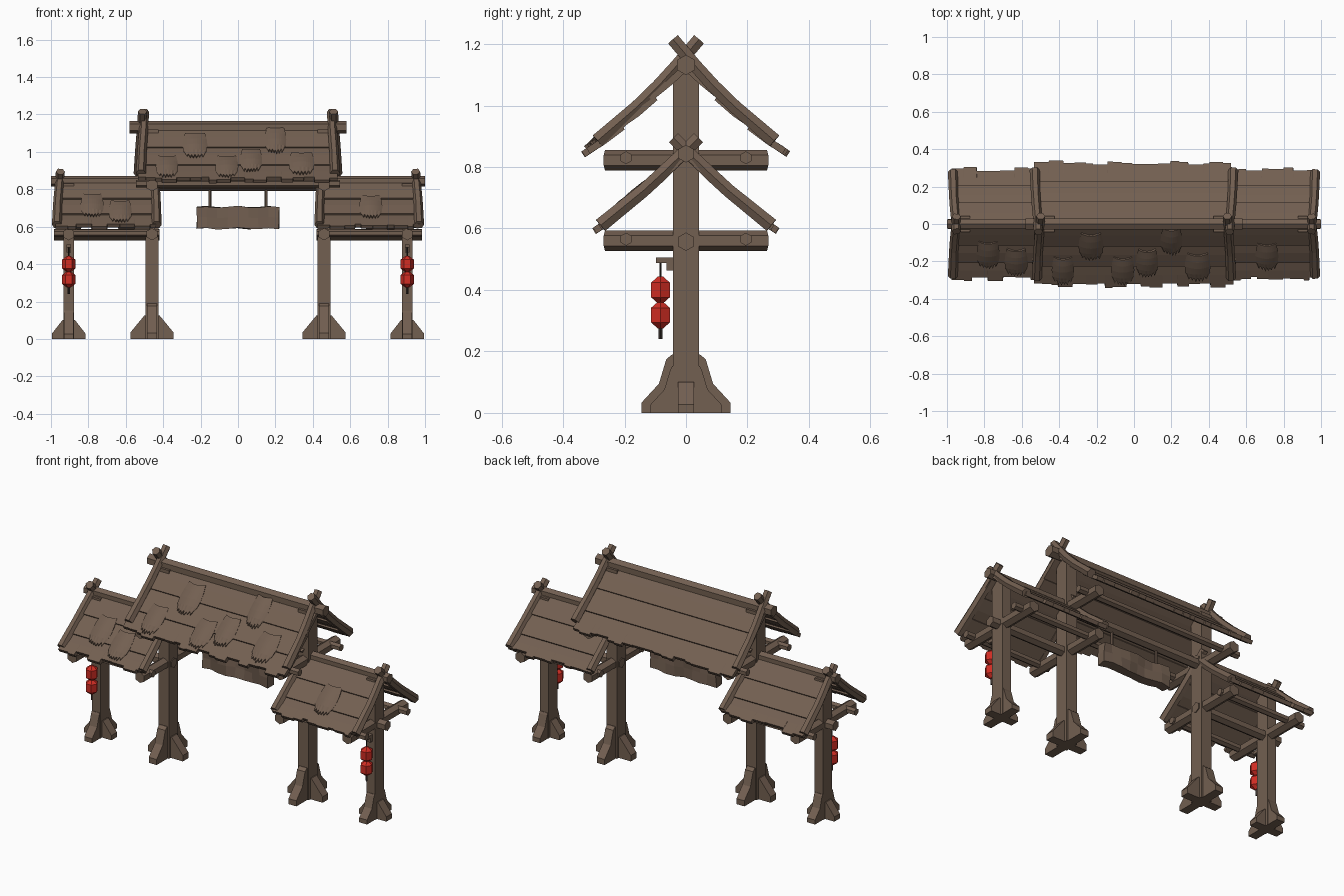
import bpy, bmesh, math, random
from mathutils import Vector

if "Cube" in bpy.data.objects:
    bpy.data.objects.remove(bpy.data.objects["Cube"])
random.seed(4)

def mat(name, c):
    m = bpy.data.materials.new(name)
    m.diffuse_color = (*c, 1)
    m.use_nodes = True
    m.node_tree.nodes["Principled BSDF"].inputs["Base Color"].default_value = m.diffuse_color
    return m
WOOD = mat("weathered_wood", (0.17, 0.115, 0.082))
RED = mat("lantern_red", (0.64, 0.026, 0.017))
DARK = mat("dark_cord", (0.04, 0.03, 0.025))

def finish(name, bm, m, thick=0, offset=0):
    bmesh.ops.recalc_face_normals(bm, faces=bm.faces)
    me = bpy.data.meshes.new(name)
    bm.to_mesh(me)
    bm.free()
    me.materials.append(m)
    ob = bpy.data.objects.new(name, me)
    bpy.context.collection.objects.link(ob)
    if thick:
        mod = ob.modifiers.new("thickness", 'SOLIDIFY')
        mod.thickness, mod.offset = thick, offset
    return ob

def tube(name, pts, radii, m=WOOD, sides=6, ref=(0, 0, 1)):
    """Closed low-poly tube along a path; a corner points towards ref."""
    bm, rings = bmesh.new(), []
    pts = [Vector(p) for p in pts]
    if not isinstance(radii, (list, tuple)):
        radii = [radii] * len(pts)
    for i, p in enumerate(pts):
        t = (pts[min(i + 1, len(pts) - 1)] - pts[max(i - 1, 0)]).normalized()
        u = Vector(ref)
        u = (u - t * u.dot(t)).normalized()
        v = t.cross(u)
        rings.append([bm.verts.new(p + radii[i] * (u * math.cos(a) + v * math.sin(a)))
                      for a in (k * math.tau / sides for k in range(sides))])
    for a, b in zip(rings, rings[1:]):
        for k in range(sides):
            j = (k + 1) % sides
            bm.faces.new((a[k], a[j], b[j], b[k]))
    bm.faces.new(rings[0])
    bm.faces.new(rings[-1])
    return finish(name, bm, m)

def box(name, c, s, m=WOOD):
    bm = bmesh.new()
    bmesh.ops.create_cube(bm, size=1)
    for v in bm.verts:
        v.co = Vector(c) + Vector([v.co[i] * s[i] for i in range(3)])
    return finish(name, bm, m)

def foot(name, cx, prof, width, angle):
    """Extruded bracket profile (distance, height) turned around a post."""
    bm = bmesh.new()
    d, n = Vector((math.cos(angle), math.sin(angle), 0)), Vector((-math.sin(angle), math.cos(angle), 0))
    rows = [[bm.verts.new(Vector((cx, 0, z)) + d * r + n * w) for r, z in prof]
            for w in (-width / 2, width / 2)]
    k = len(prof)
    for i in range(k):
        j = (i + 1) % k
        bm.faces.new((rows[0][i], rows[0][j], rows[1][j], rows[1][i]))
    bm.faces.new(rows[0])
    bm.faces.new(rows[1])
    finish(name, bm, WOOD)

def slope(curve, t, off=0):
    """Point (distance from ridge, height) on the sagging roof line."""
    def f(t):
        a, m = curve, 0.45
        w = ((t - m) * (t - 1) / m, t * (t - 1) / (m * (m - 1)), t * (t - m) / (1 - m))
        return Vector((sum(w[i] * a[i][0] for i in range(3)), sum(w[i] * a[i][1] for i in range(3))))
    p, q = f(t), f(t + 0.01) - f(t - 0.01)
    q.normalize()
    return p + Vector((-q.y, q.x)) * off

def grid(bm, pts):
    vs = [[bm.verts.new(p) for p in row] for row in pts]
    for a, b in zip(vs, vs[1:]):
        for i in range(len(a) - 1):
            bm.faces.new((a[i], a[i + 1], b[i + 1], b[i]))

def roof_sheet(name, curve, x0, x1, side):
    """Three overlapping courses of boards with a ragged eave."""
    cols, x = [], x0
    while x < x1 - 0.02:
        w = min(random.uniform(0.03, 0.085), x1 - x)
        j = random.uniform(-0.045, 0.035)
        cols += [(x, j), (x + w - 0.002, j)]
        x += w
    rows = [(0, 0)]
    for k in range(3):
        a, b = k / 3, (k + 1) / 3
        rows += [(a + 0.002, 0), ((a + b) / 2, 0.005), (b, 0.009)]
    pts = []
    for t, off in rows:
        row = []
        for x, j in cols:
            p = slope(curve, t + (j if t == 1 else 0), off)
            row.append((x, side * p.x, p.y))
        pts.append(row)
    bm = bmesh.new()
    grid(bm, pts)
    finish(name, bm, WOOD, 0.022)

def patch(name, curve, cx, cy):
    """Bulging straw tuft with a frayed lower edge."""
    L, n = curve[2][0], 12
    tc, w = -cy / L, random.uniform(0.055, 0.07)
    pts = []
    for j in range(5):
        v, row = j / 4, []
        for i in range(n + 1):
            u = i / n * 2 - 1
            dome = (1 - u * u) * math.sin(math.pi * (0.15 + 0.7 * v))
            t = tc + (v - 0.5) * 0.125 / L - 0.03 * u * u * (1 - v)
            if j == 4:
                t += (0.045 if i % 2 else -0.03) * random.uniform(0.5, 1) - 0.05 * u * u
            p = slope(curve, t, 0.016 + 0.016 * dome)
            row.append((cx + u * w * (0.8 + 0.2 * math.sin(math.pi * v)), -p.x, p.y))
        pts.append(row)
    bm = bmesh.new()
    grid(bm, pts)
    finish(name, bm, WOOD, 0.012)

def rafter(name, x, lean, side, pts):
    n = len(pts) - 1
    tube(name, [(x + lean * i / n, side * y, z) for i, (y, z) in enumerate(pts)],
         [0.024, 0.024, 0.025, 0.025, 0.027][:n + 1], sides=6, ref=(1, 0, 0))

def cross_log(name, x, z):
    ob = tube(name, [(x, -0.272, z), (x, 0.272, z)], 0.033)
    for v in ob.data.vertices:      # slanted cut ends
        v.co.y -= math.copysign((v.co.z - z) * 0.25, v.co.y)

MAIN = [(0, 1.125), (0.14, 0.985), (0.32, 0.84)]
WING = [(0, 0.84), (0.13, 0.715), (0.285, 0.59)]
MAIN_R = [(-0.042, 1.215), (0.03, 1.13), (0.09, 1.063), (0.16, 0.995), (0.288, 0.885)]
WING_R = [(-0.04, 0.895), (0.03, 0.825), (0.08, 0.777), (0.14, 0.722), (0.278, 0.61)]

# main roof
tube("main_ridge_beam", [(-0.58, 0, 1.132), (0.58, 0, 1.132)], 0.033)
tube("main_tie_beam", [(-0.46, 0, 0.822), (0.46, 0, 0.822)], 0.03)
for d, dn in ((-1, "front"), (1, "back")):
    roof_sheet(f"main_roof_{dn}", MAIN, -0.535, 0.535, d)
    tube(f"main_purlin_{dn}", [(-0.545, d * 0.195, 0.83), (0.545, d * 0.195, 0.83)], 0.021)
    for s in (-1, 1):
        rafter(f"main_rafter_{dn}", s * (0.505 + 0.006 * d), s * 0.02, d, MAIN_R)
for x, y in ((-0.38, -0.24), (-0.23, -0.11), (-0.06, -0.24), (0.07, -0.2), (0.2, -0.08), (0.34, -0.22)):
    patch("main_straw_tuft", MAIN, x, y)

# wing roofs
for s, sn in ((-1, "left"), (1, "right")):
    tube(f"{sn}_ridge_beam", [(s * 0.42, 0, 0.843), (s, 0, 0.843)], 0.029)
    tube(f"{sn}_tie_beam", [(s * 0.42, 0, 0.557), (s * 0.985, 0, 0.557)], 0.03)
    for d, dn in ((-1, "front"), (1, "back")):
        xs = sorted((s * 0.425, s * 0.975))
        roof_sheet(f"{sn}_roof_{dn}", WING, xs[0], xs[1], d)
        tube(f"{sn}_purlin_{dn}", [(s * 0.42, d * 0.195, 0.565), (s * 0.985, d * 0.195, 0.565)], 0.021)
        rafter(f"{sn}_outer_rafter_{dn}", s * 0.95, s * 0.018, d, WING_R)
        rafter(f"{sn}_inner_rafter_{dn}", s * 0.445, -s * 0.01, d, WING_R)
for x, y in ((-0.78, -0.15), (-0.63, -0.19), (0.71, -0.16)):
    patch("wing_straw_tuft", WING, x, y)

# posts, cross logs, feet, lanterns
for s in (-1, 1):
    for x, w, top, reach, k in ((0.46, 0.07, 1.12, 0.115, 1), (0.905, 0.056, 0.83, 0.09, 0.8)):
        box("post", (s * x, 0, top / 2), (w, 0.085, top))
        cross_log("cross_log", s * x, 0.56)
        side = [(0, 0), (reach, 0), (reach, 0.035 * k), (w / 2 + 0.006, 0.125 * k), (0, 0.125 * k)]
        long = [(0, 0), (0.145 * k, 0), (0.145 * k, 0.033 * k), (0.088 * k, 0.095 * k),
                (0.064 * k, 0.175 * k), (0.045, 0.19 * k), (0, 0.19 * k)]
        for i in range(4):
            foot("post_foot", s * x, long if i % 2 else side, 0.052, i * math.pi / 2)
    cross_log("upper_cross_log", s * 0.46, 0.822)
    lx, ly = s * 0.905, -0.083
    box("lantern_arm", (lx, -0.065, 0.497), (0.022, 0.065, 0.018))
    box("lantern_arm_brace", (lx, -0.052, 0.478), (0.022, 0.022, 0.03))
    tube("lantern_cord", [(lx, ly, 0.49), (lx, ly, 0.26)], 0.003, DARK, 4, (1, 0, 0))
    tube("lantern_tassel", [(lx, ly, 0.278), (lx, ly, 0.24)], 0.006, DARK, 4, (1, 0, 0))
    for z in (0.4, 0.318):
        tube("lantern", [(lx, ly, z + h) for h in (0.044, 0.024, -0.024, -0.044)],
             [0.009, 0.035, 0.035, 0.009], RED, 6, (1, 0, 0))
    tube("sign_hanger", [(s * 0.15, 0, 0.69), (s * 0.15, 0, 0.82)], 0.008, sides=6, ref=(1, 0, 0))

# hanging sign board with a slightly warped face
bm = bmesh.new()
grid(bm, [[(-0.22 + 0.44 * i / 8, 0.008 * math.sin(i * 1.3 + j), z + 0.004 * math.sin(i * 2))
           for i in range(9)] for j, z in enumerate((0.59, 0.65, 0.706))])
finish("sign_board", bm, WOOD, 0.055)
